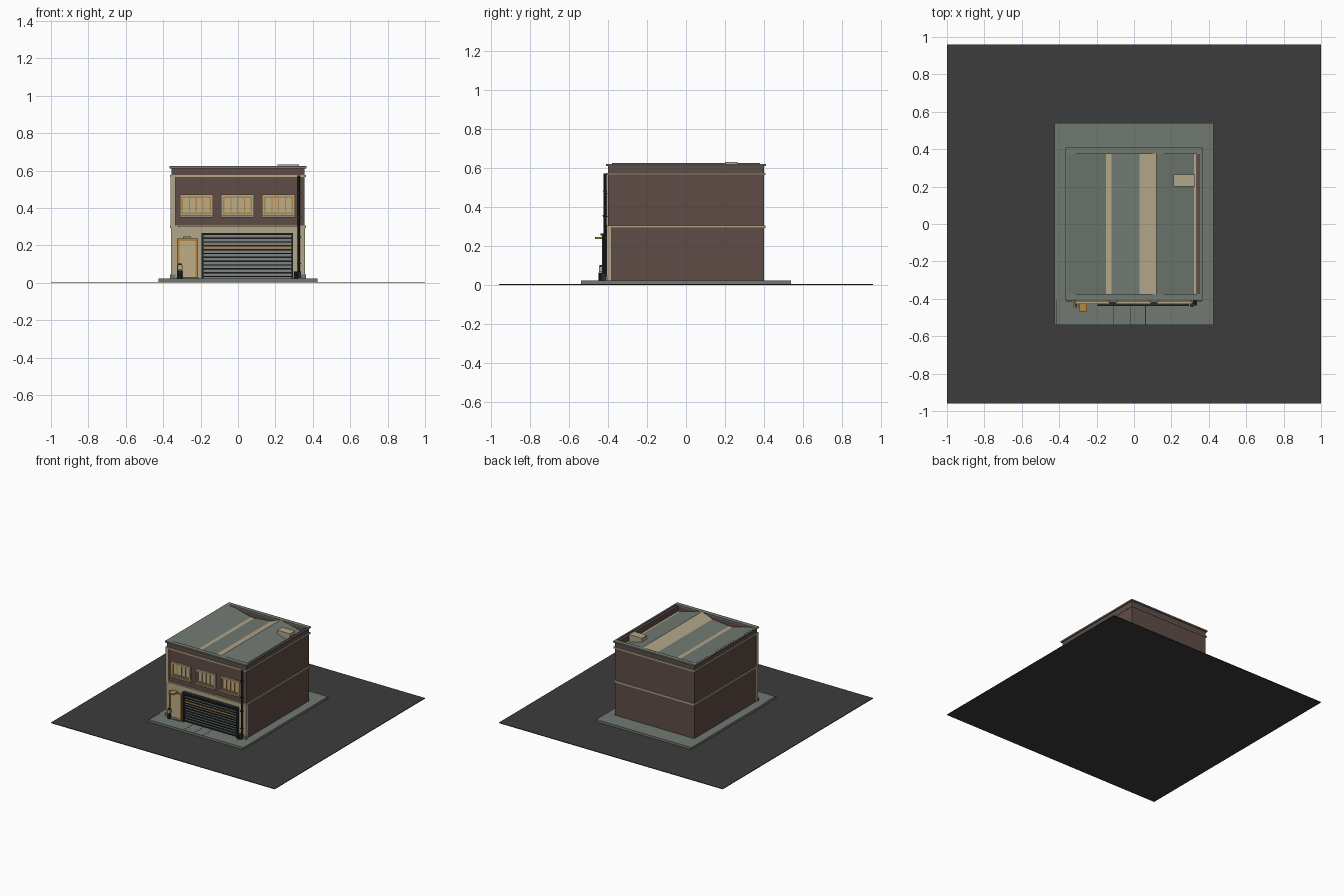
import bpy, bmesh, math

if "Cube" in bpy.data.objects:
    bpy.data.objects.remove(bpy.data.objects["Cube"])

def mat(name, r, g, b):
    m = bpy.data.materials.new(name)
    m.diffuse_color = (r, g, b, 1)
    m.use_nodes = True
    m.node_tree.nodes["Principled BSDF"].inputs["Base Color"].default_value = m.diffuse_color
    return m

BRICK = mat("brown_brick", .115, .073, .064)
TAN = mat("tan_stone", .45, .385, .255)
GREY = mat("grey_green", .165, .19, .165)
ASPHALT = mat("asphalt", .045, .045, .045)
ORANGE = mat("orange_wood", .47, .235, .045)
DARK = mat("dark_metal", .022, .025, .026)
STEEL = mat("shutter_steel", .22, .235, .23)
PANE = mat("warm_pane", .52, .43, .25)

def finish(name, bm, mats):
    bmesh.ops.recalc_face_normals(bm, faces=bm.faces)
    me = bpy.data.meshes.new(name)
    bm.to_mesh(me)
    bm.free()
    for m in mats:
        me.materials.append(m)
    ob = bpy.data.objects.new(name, me)
    bpy.context.collection.objects.link(ob)
    return ob

def boxes(name, m, *ranges):
    """Each range is x0, x1, y0, y1, z0, z1."""
    bm = bmesh.new()
    for x0, x1, y0, y1, z0, z1 in ranges:
        vs = bmesh.ops.create_cube(bm, size=1)["verts"]
        for v in vs:
            v.co.x = x1 if v.co.x > 0 else x0
            v.co.y = y1 if v.co.y > 0 else y0
            v.co.z = z1 if v.co.z > 0 else z0
    return finish(name, bm, [m])

def ring(name, m, x, y, t, z0, z1):
    """Rectangular band around the building, t thick."""
    return boxes(name, m, (-x, x, -y, -y + t, z0, z1), (-x, x, y - t, y, z0, z1),
                 (-x, -x + t, -y + t, y - t, z0, z1), (x - t, x, -y + t, y - t, z0, z1))

def frame(name, m, x0, x1, z0, z1, t, y0, y1, bottom=True):
    parts = [(x0, x0 + t, y0, y1, z0, z1), (x1 - t, x1, y0, y1, z0, z1),
             (x0 + t, x1 - t, y0, y1, z1 - t, z1)]
    if bottom:
        parts.append((x0 + t, x1 - t, y0, y1, z0, z0 + t))
    return boxes(name, m, *parts)

def cyl(name, m, x, y, z0, z1, r, n=10):
    bm = bmesh.new()
    bmesh.ops.create_cone(bm, cap_ends=True, segments=n, radius1=r, radius2=r, depth=z1 - z0)
    bmesh.ops.translate(bm, verts=bm.verts, vec=(x, y, (z0 + z1) / 2))
    return finish(name, bm, [m])

# street, pavement and joints
boxes("street", ASPHALT, (-1, 1, -.96, .96, 0, .005))
boxes("pavement", GREY, (-.425, .425, -.54, .54, .005, .023))
boxes("pavement_joints", DARK, *[(x, x + .003, -.54, -.41, .02, .0236)
                                 for x in (-.418, -.11, -.02, .06)])

# main walls and parapet
boxes("building_body", BRICK, (-.355, .355, -.4, .4, .023, .54))
ring("parapet", BRICK, .355, .4, .02, .54, .615)

# sawtooth roof extruded along y, coloured by strip
prof = [(-.356, .626), (-.15, .572), (-.12, .572), (.03, .588), (.12, .626),
        (.32, .572), (.335, .572), (.352, .612)]
strip = [0, 1, 0, 1, 0, 1, 2]
bm = bmesh.new()
rows = []
for y in (-.38, .38):
    rows.append([bm.verts.new((x, y, z)) for x, z in prof])
for i, s in enumerate(strip):
    f = bm.faces.new((rows[0][i], rows[0][i + 1], rows[1][i + 1], rows[1][i]))
    f.material_index = s
bmesh.ops.recalc_face_normals(bm, faces=bm.faces)
if bm.faces[:][0].normal.z < 0:
    bmesh.ops.reverse_faces(bm, faces=bm.faces)
me = bpy.data.meshes.new("sawtooth_roof")
bm.to_mesh(me)
bm.free()
for m in (GREY, TAN, BRICK):
    me.materials.append(m)
bpy.context.collection.objects.link(bpy.data.objects.new("sawtooth_roof", me))

# parapet cap, bands, roof vent
boxes("parapet_cap", GREY, (-.367, .365, -.41, -.375, .612, .623), (-.367, .365, .375, .41, .612, .623),
      (-.367, -.353, -.375, .375, .612, .623), (.353, .365, -.375, .375, .612, .623))
ring("upper_band", TAN, .363, .408, .015, .565, .576)
ring("middle_band", TAN, .363, .408, .015, .293, .306)
boxes("front_band_lip", TAN, (-.32, .32, -.417, -.405, .295, .304))
boxes("roof_vent", TAN, (.21, .325, .2, .265, .56, .632))

# ground floor facing and corner pilasters
boxes("shopfront_facing", TAN, (-.358, .358, -.409, -.385, .023, .294))
boxes("corner_pilaster", TAN, (-.36, -.335, -.409, -.385, .294, .566))
boxes("pilaster_bases", GREY, (-.363, -.333, -.414, -.4, .023, .045), (.333, .363, -.414, -.4, .023, .045))

# three upper windows
for i, cx in enumerate((-.223, -.002, .217)):
    a, b = cx - .088, cx + .088
    n = f"window_{i + 1}_"
    frame(n + "surround", TAN, a, b, .358, .472, .01, -.416, -.398)
    boxes(n + "panes", PANE, (a + .01, b - .01, -.404, -.398, .368, .462))
    frame(n + "sash", ORANGE, a + .01, b - .01, .368, .462, .008, -.41, -.4)
    boxes(n + "mullions", ORANGE, *[(cx + d - .003, cx + d + .003, -.408, -.4, .372, .458)
                                    for d in (-.036, 0, .036)])
    boxes(n + "sill", TAN, (a - .005, b + .005, -.428, -.398, .354, .361))
    boxes(n + "sill_underside", GREY, (a, b, -.422, -.398, .349, .354))

# entrance door with small canopy
boxes("door_leaf", PANE, (-.313, -.227, -.412, -.405, .023, .225))
frame("door_frame", ORANGE, -.325, -.215, .023, .236, .012, -.419, -.4, False)
boxes("door_canopy", ORANGE, (-.295, -.25, -.468, -.405, .237, .247))
boxes("door_step", GREY, (-.33, -.21, -.435, -.4, .023, .03))

# roller shutter with steel slats and an orange stripe
x0, x1 = -.195, .295
boxes("shutter_panel", STEEL, (x0, x1, -.414, -.4, .023, .26))
frame("shutter_frame", DARK, x0, x1, .023, .265, .01, -.432, -.4, False)
boxes("shutter_ribs", DARK, *[(x0 + .01, x1 - .01, -.424, -.41, z, z + .007)
                              for z in [.03 + .0205 * k for k in range(11)]])
boxes("shutter_stripe", ORANGE, (x0 + .01, x1 - .01, -.421, -.41, .182, .193))
boxes("shutter_header", DARK, (x0, x1, -.438, -.405, .255, .264))

# downpipe with brackets and shoe
cyl("downpipe", DARK, .326, -.416, .03, .572, .007)
boxes("downpipe_brackets", DARK, *[(.315, .337, -.425, -.405, z, z + .006) for z in (.1, .24, .35, .48)])
boxes("downpipe_shoe", DARK, (.308, .336, -.436, -.41, .024, .06))

# post with lantern beside the door, and bollard
cyl("post_base", DARK, -.31, -.435, .023, .065, .013)
boxes("post_lantern", TAN, (-.323, -.298, -.447, -.423, .068, .095))
cyl("post_cap", DARK, -.31, -.435, .095, .104, .008)
cyl("bollard", DARK, .31, -.435, .023, .06, .01)
